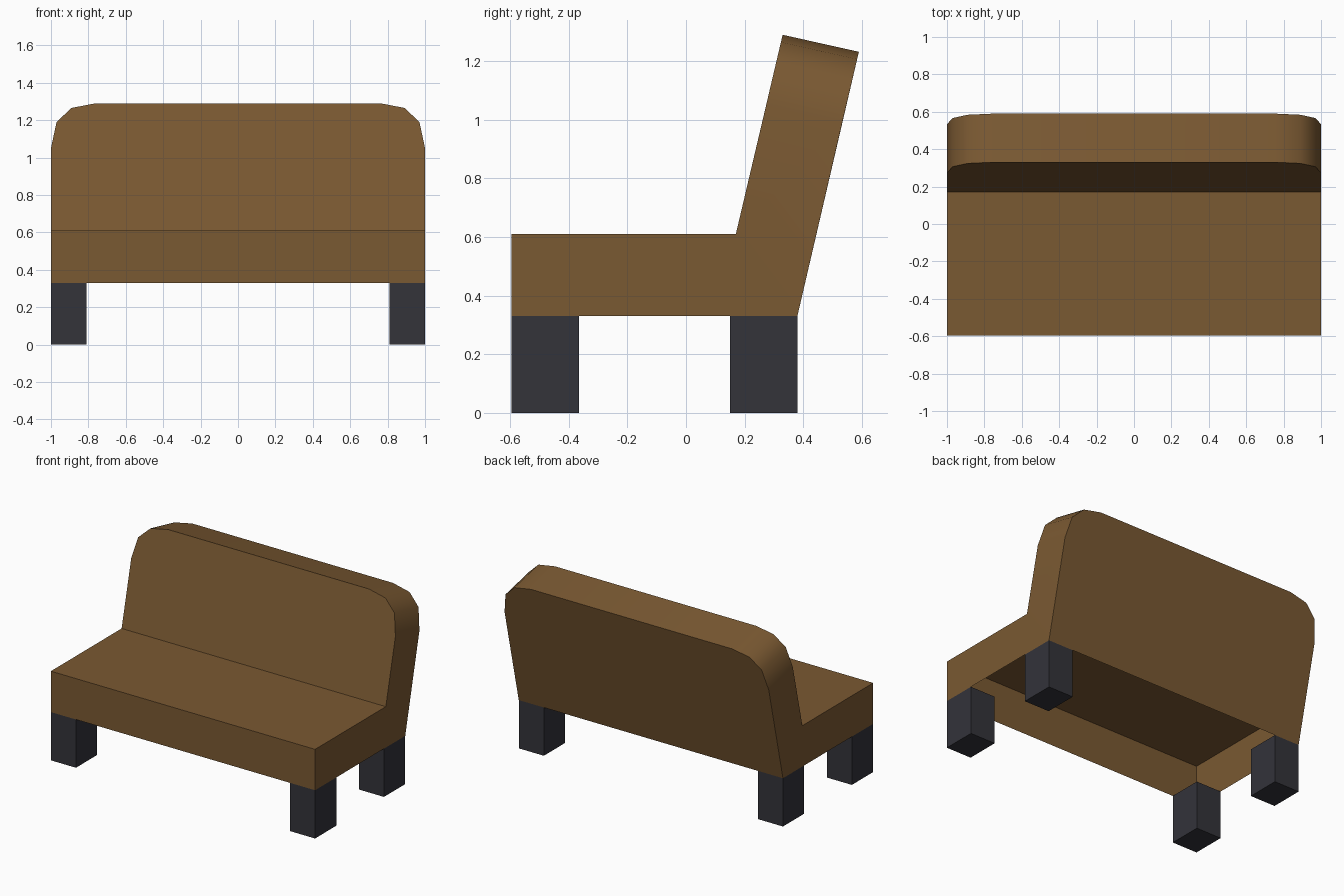
import bpy, bmesh, math
from mathutils import Vector

cube = bpy.data.objects.get("Cube")
if cube:
    bpy.data.objects.remove(cube, do_unlink=True)


def make_material(name, rgb):
    mat = bpy.data.materials.new(name)
    mat.use_nodes = True
    mat.diffuse_color = (*rgb, 1)
    mat.node_tree.nodes["Principled BSDF"].inputs["Base Color"].default_value = (*rgb, 1)
    return mat


def make_object(name, bm, mat):
    mesh = bpy.data.meshes.new(name)
    bm.to_mesh(mesh)
    bm.free()
    mesh.materials.append(mat)
    obj = bpy.data.objects.new(name, mesh)
    bpy.context.collection.objects.link(obj)
    return obj


brown = make_material("brown upholstery", (0.195, 0.1, 0.032))
charcoal = make_material("charcoal legs", (0.033, 0.033, 0.042))

FRONT, BACK = -0.595, 0.38      # depth of the seat base
BASE, SEAT = 0.33, 0.61         # underside and top of the seat
CREASE, SLOPE = 0.17, 0.235     # where the backrest starts, and its lean
THICKNESS = Vector((0, 0.26, -0.058))

# Bench shell, open underneath: seat and leaning backrest in one skin
bm = bmesh.new()
corner = [(1, SEAT), (1, 1.05), (0.97, 1.19), (0.89, 1.265), (0.76, 1.29)]
outline = corner + [(-x, z) for x, z in reversed(corner)]
front_co = [Vector((x, CREASE + SLOPE * (z - SEAT), z)) for x, z in outline]
back_co = [co + THICKNESS for co in front_co]
back_co[0] = Vector((1, BACK, BASE))
back_co[-1] = Vector((-1, BACK, BASE))
front_ring = [bm.verts.new(co) for co in front_co]
back_ring = [bm.verts.new(co) for co in back_co]
bm.faces.new(front_ring)
bm.faces.new(reversed(back_ring))
for i in range(len(outline) - 1):
    bm.faces.new((front_ring[i], back_ring[i], back_ring[i + 1], front_ring[i + 1]))

# Seat top, front panel and side panels
top = [bm.verts.new((x, FRONT, SEAT)) for x in (1, -1)]
low = [bm.verts.new((x, FRONT, BASE)) for x in (1, -1)]
bm.faces.new((top[0], front_ring[0], front_ring[-1], top[1]))
bm.faces.new((low[0], top[0], top[1], low[1]))
for k, end in ((0, 0), (1, -1)):
    bm.faces.new((low[k], back_ring[end], front_ring[end], top[k]))
bmesh.ops.recalc_face_normals(bm, faces=bm.faces)
bench = make_object("seat_and_backrest", bm, brown)

# Smooth the rounded top corners only
bpy.ops.object.select_all(action='DESELECT')
bench.select_set(True)
bpy.context.view_layer.objects.active = bench
bpy.ops.object.shade_smooth_by_angle(angle=math.radians(45))

# Four block legs flush with the corners of the base
LEG_W, LEG_D = 0.19, 0.23
for row, y in (("front", FRONT + LEG_D / 2), ("back", BACK - LEG_D / 2)):
    for side, sign in (("left", 1), ("right", -1)):
        bm = bmesh.new()
        bmesh.ops.create_cube(bm, size=1)
        bmesh.ops.scale(bm, vec=(LEG_W, LEG_D, BASE), verts=bm.verts)
        bmesh.ops.translate(bm, vec=(sign * (1 - LEG_W / 2), y, BASE / 2), verts=bm.verts)
        make_object(f"{row}_{side}_leg", bm, charcoal)
